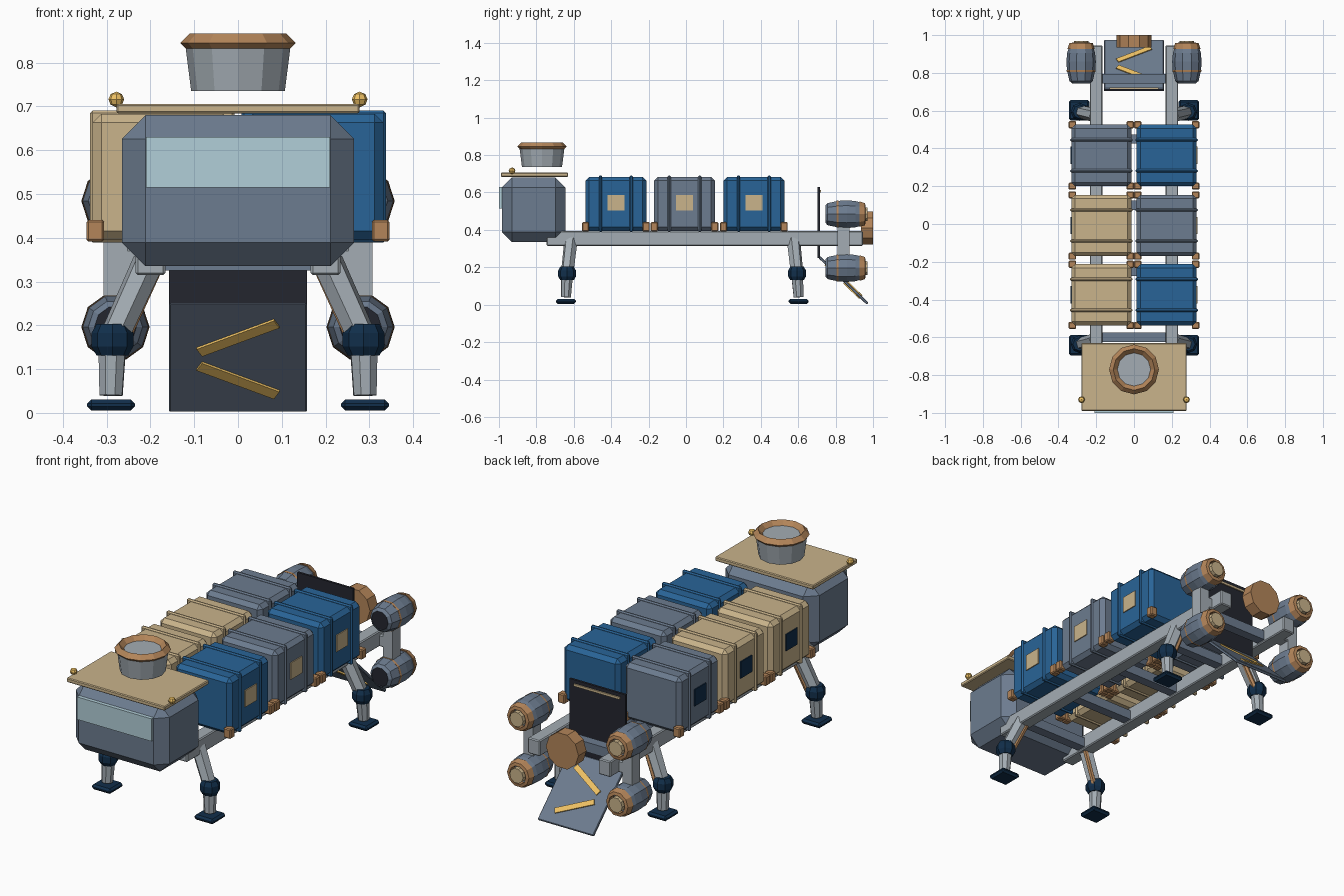
import bpy, bmesh
from math import cos, sin, pi, radians
from mathutils import Matrix, Vector

if "Cube" in bpy.data.objects:
    bpy.data.objects.remove(bpy.data.objects["Cube"])


def material(name, r, g, b):
    m = bpy.data.materials.new(name)
    m.diffuse_color = [(c / 255) ** 2.2 for c in (r, g, b)] + [1]
    m.use_nodes = True
    m.node_tree.nodes["Principled BSDF"].inputs["Base Color"].default_value = m.diffuse_color
    return m


STEEL = material("light_steel", 162, 171, 178)
SLATE = material("slate", 108, 123, 142)
BLUE = material("blue", 45, 100, 150)
TAN = material("tan", 200, 178, 138)
BROWN = material("copper", 178, 132, 90)
NAVY = material("navy", 24, 50, 76)
DARK = material("dark", 40, 42, 50)
GLASS = material("glass", 176, 205, 215)
GOLD = material("gold", 238, 192, 100)


def finish(name, bm, mat, matrix):
    bmesh.ops.recalc_face_normals(bm, faces=bm.faces)
    me = bpy.data.meshes.new(name)
    bm.to_mesh(me)
    bm.free()
    me.materials.append(mat)
    ob = bpy.data.objects.new(name, me)
    ob.matrix_world = matrix
    bpy.context.collection.objects.link(ob)
    return ob


def box(name, x, y, z, mat, bevel=0.0, matrix=Matrix()):
    """Box from (min, max) ranges, with an optional chamfer."""
    bm = bmesh.new()
    bmesh.ops.create_cube(bm, size=1)
    for v in bm.verts:
        v.co = [(lo + hi) / 2 + c * (hi - lo) for c, (lo, hi) in zip(v.co, (x, y, z))]
    if bevel:
        bmesh.ops.bevel(bm, geom=bm.edges[:], offset=bevel, segments=1,
                        affect='EDGES', profile=0.5)
    return finish(name, bm, mat, matrix)


def block(name, c, size, mat, bevel=0.0, matrix=Matrix()):
    return box(name, *[(p - s / 2, p + s / 2) for p, s in zip(c, size)], mat, bevel, matrix)


def lathe(name, profile, n, mat, matrix=Matrix()):
    """Revolve (radius, height) points about local z."""
    bm = bmesh.new()
    rings = [[bm.verts.new((r * cos(2 * pi * i / n), r * sin(2 * pi * i / n), h))
              for i in range(n)] for r, h in profile]
    for a, b in zip(rings, rings[1:]):
        for i in range(n):
            j = (i + 1) % n
            bm.faces.new((a[i], a[j], b[j], b[i]))
    bmesh.ops.remove_doubles(bm, verts=bm.verts, dist=1e-5)
    return finish(name, bm, mat, matrix)


def strut(name, p, q, r1, r2, n, mat):
    p, q = Vector(p), Vector(q)
    m = Matrix.Translation(p) @ (q - p).to_track_quat('Z', 'Y').to_matrix().to_4x4()
    h = (q - p).length
    return lathe(name, [(0, 0), (r1, 0), (r2, h), (0, h)], n, mat, m)


def at(x, y, z):
    return Matrix.Translation((x, y, z))


ALONG_Y = Matrix.Rotation(-pi / 2, 4, 'X')   # local z -> +y

# Cab, window and roof plate
box("cab", (-0.265, 0.265), (-0.985, -0.645), (0.335, 0.68), SLATE, 0.054)
box("cab_window", (-0.21, 0.21), (-1.0, -0.97), (0.515, 0.63), GLASS)
box("roof_plate", (-0.278, 0.278), (-0.99, -0.63), (0.684, 0.706), TAN, 0.004)
for s in (-1, 1):
    lathe("roof_lamp", [(0, -0.018), (0.013, -0.012), (0.018, 0), (0.013, 0.012), (0, 0.018)],
          8, GOLD, at(s * 0.278, -0.93, 0.716))

# Roof funnel with copper rim
lathe("funnel", [(0, 0.735), (0.107, 0.735), (0.121, 0.845), (0, 0.845)], 12, STEEL,
      at(0, -0.77, 0))
lathe("funnel_rim", [(0.11, 0.823), (0.132, 0.845), (0.11, 0.867), (0.088, 0.845),
                     (0.11, 0.823)], 12, BROWN, at(0, -0.77, 0))

# Chassis rails and cross beams
for s in (-1, 1):
    block("chassis_rail", (s * 0.2, 0.1, 0.355), (0.068, 1.69, 0.08), STEEL, 0.005)
for y in (-0.6, -0.25, 0.1, 0.45, 0.77):
    block("cross_beam", (0, y, 0.35), (0.34, 0.05, 0.05), SLATE)

# Cargo containers with ribs, corner clamps and side labels
for side, colours, label in ((1, (BLUE, SLATE, BLUE), TAN), (-1, (TAN, TAN, SLATE), NAVY)):
    for y, mat in zip((-0.375, -0.008, 0.363), colours):
        x = side * 0.173
        block("container", (x, y, 0.539), (0.318, 0.325, 0.288), mat, 0.02)
        for e in (-1, 1):
            block("container_rib", (x, y + e * 0.082, 0.54), (0.33, 0.018, 0.302), mat, 0.006)
            for f in (-1, 1):
                block("corner_clamp", (x + f * 0.153, y + e * 0.162, 0.416),
                      (0.04, 0.038, 0.05), BROWN, 0.005)
        block("container_label", (side * 0.332, y, 0.545), (0.01, 0.092, 0.085), label)

# Landing legs: upper strut, knee, shin, foot and copper brace
for s in (-1, 1):
    for top, knee, foot in ((-0.615, -0.636, -0.642), (0.575, 0.594, 0.602)):
        strut("leg_upper", (s * 0.205, top, 0.345), (s * 0.287, knee, 0.165),
              0.037, 0.034, 6, STEEL)
        lathe("leg_knee", [(0, -0.036), (0.036, -0.036), (0.048, -0.015), (0.048, 0.015),
                           (0.036, 0.036), (0, 0.036)], 8, NAVY, at(s * 0.287, knee, 0.167))
        strut("leg_shin", (s * 0.287, knee, 0.165), (s * 0.29, foot, 0.04),
              0.034, 0.028, 8, STEEL)
        block("leg_foot", (s * 0.29, foot, 0.018), (0.11, 0.108, 0.026), NAVY, 0.01)
        strut("leg_brace", (s * 0.185, top + 0.02, 0.33), (s * 0.265, knee + 0.02, 0.155),
              0.013, 0.013, 6, BROWN)

# Engine pods on pylons
for s in (-1, 1):
    block("pod_arm", (s * 0.25, 0.842, 0.345), (0.1, 0.065, 0.06), STEEL, 0.005)
    block("pod_pylon", (s * 0.28, 0.842, 0.34), (0.055, 0.065, 0.2), STEEL)
    for z in (0.484, 0.196):
        m = at(s * 0.28, 0.745, z) @ ALONG_Y
        lathe("engine_pod", [(0.048, 0.0), (0.062, 0.012), (0.075, 0.07), (0.078, 0.115),
                             (0.074, 0.16), (0.062, 0.2), (0.05, 0.2), (0.048, 0)],
              10, SLATE, m)
        lathe("pod_intake", [(0, 0.003), (0.05, 0.003), (0.05, 0.02), (0, 0.02)], 10, DARK, m)
        lathe("pod_band", [(0.0755, 0.06), (0.077, 0.068), (0.077, 0.07), (0.0745, 0.06),
                           (0.0755, 0.06)], 10, BROWN, m)
        lathe("pod_rear_ring", [(0.072, 0.182), (0.062, 0.212), (0.046, 0.215), (0.046, 0.182),
                                (0.072, 0.182)], 10, BROWN, m)
        lathe("pod_nozzle", [(0, 0.19), (0.04, 0.19), (0.038, 0.225), (0, 0.225)], 10, TAN, m)

# Rear door, trim, docking drum
box("rear_door", (-0.158, 0.158), (0.704, 0.716), (0.25, 0.63), DARK)
box("door_trim", (-0.13, 0.13), (0.714, 0.722), (0.6, 0.612), TAN)
lathe("docking_drum", [(0, 0), (0.092, 0), (0.092, 0.065), (0, 0.065)], 10, BROWN,
      at(0, 0.935, 0.41) @ ALONG_Y)

# Rear ramp with two raised guide strips
ramp = at(0, 0.842, 0.13) @ Matrix.Rotation(radians(-44), 4, 'X')
block("rear_ramp", (0, 0, 0), (0.315, 0.358, 0.014), SLATE, 0.003, ramp)
for s in (-1, 1):
    block("ramp_strip", (0, 0, 0), (0.2, 0.027, 0.026), GOLD, 0,
          ramp @ at(0, s * 0.07, 0) @ Matrix.Rotation(s * radians(28), 4, 'Z'))
